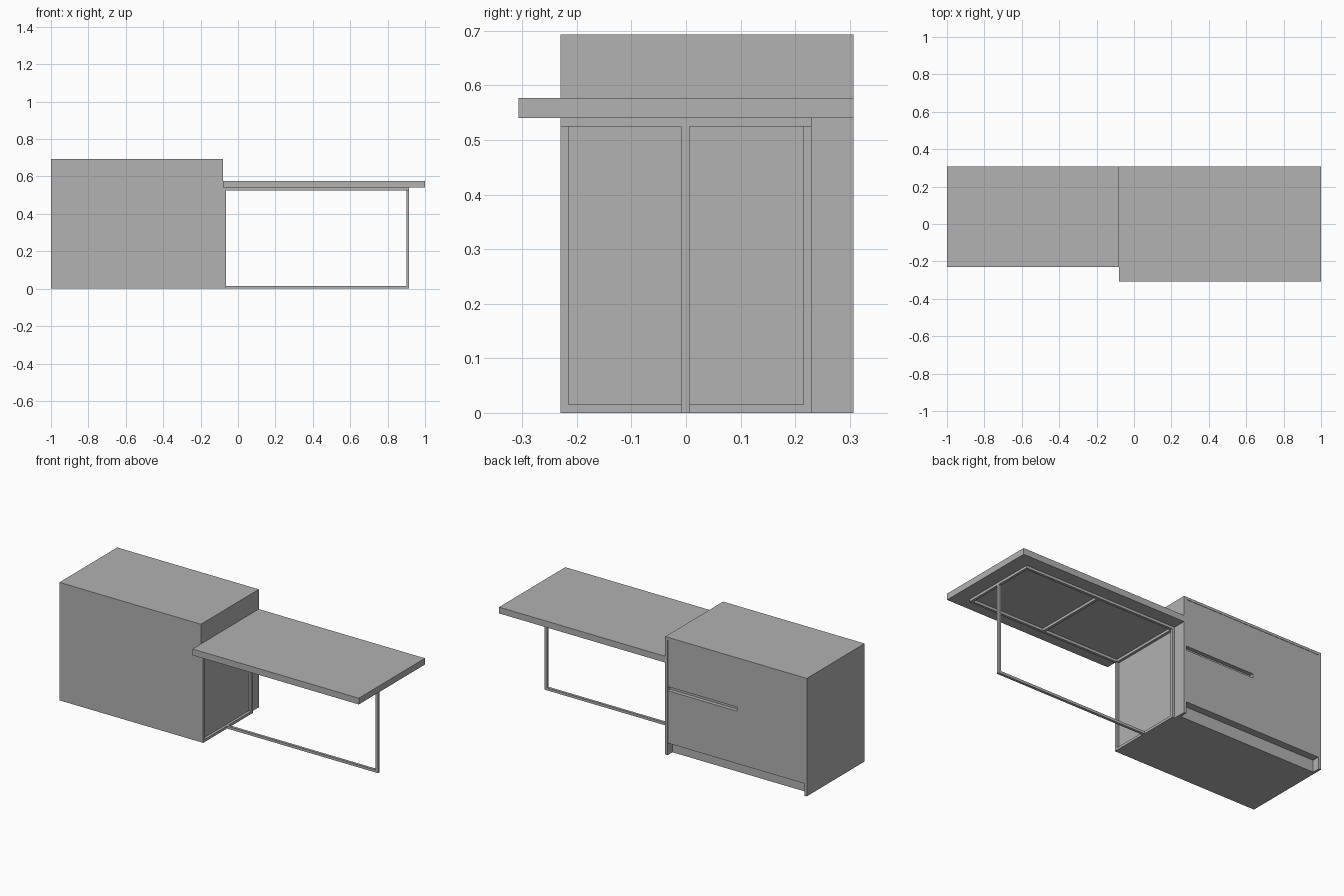
import bpy
import bmesh

default_cube = bpy.data.objects.get("Cube")
if default_cube:
    bpy.data.objects.remove(default_cube, do_unlink=True)

GREY = (0.445, 0.445, 0.445, 1)
grey = bpy.data.materials.new("plain grey")
grey.use_nodes = True
grey.diffuse_color = GREY
grey.node_tree.nodes["Principled BSDF"].inputs["Base Color"].default_value = GREY


def box(name, x, y, z):
    """Flat-sided box from (min, max) ranges on each axis."""
    bm = bmesh.new()
    bmesh.ops.create_cube(bm, size=1)
    for v in bm.verts:
        v.co = [r[0] if c < 0 else r[1] for c, r in zip(v.co, (x, y, z))]
    mesh = bpy.data.meshes.new(name)
    bm.to_mesh(mesh)
    bm.free()
    mesh.materials.append(grey)
    obj = bpy.data.objects.new(name, mesh)
    bpy.context.collection.objects.link(obj)
    return obj


T = 0.015                           # board and tube thickness
LEFT, RIGHT = -1.0, -0.08           # cabinet sides
FRONT, BACK = -0.23, 0.307          # cabinet depth
HEIGHT = 0.693
KICK = 0.07                         # toe kick height
TOP_Z = 0.54                        # underside of the desktop
END = 0.915                         # outer end of the leg frame
inner_x = (LEFT + T, RIGHT - T)

# Cabinet shell
box("cabinet_left_side", (LEFT, LEFT + T), (FRONT, BACK), (0, HEIGHT))
box("cabinet_right_side", (RIGHT - T, RIGHT), (FRONT, BACK), (0, HEIGHT))
box("cabinet_top", inner_x, (FRONT, BACK), (HEIGHT - T, HEIGHT))
box("cabinet_front_panel", inner_x, (FRONT, FRONT + T), (0, HEIGHT - T))
box("cabinet_base", inner_x, (FRONT + T, BACK - 0.045), (0, KICK))

# Door side with a recessed grip slot reaching half way across
door = box("cabinet_doors", inner_x, (FRONT + T, BACK - 0.002), (KICK, HEIGHT - T))
slot = box("grip_slot_cutter", (-0.545, RIGHT - T + 0.01), (BACK - 0.025, BACK + 0.1), (0.378, 0.402))
slot.hide_render = True
slot.hide_viewport = True
cut = door.modifiers.new("grip_slot", "BOOLEAN")
cut.operation = "DIFFERENCE"
cut.solver = "EXACT"
cut.object = slot

# Desktop
box("desktop", (RIGHT, 1.0), (-BACK, BACK), (TOP_Z, 0.577))

# Tube frame: an upright rectangle on the cabinet and a flat one under the desktop
near_x = (RIGHT, RIGHT + T)
span_x = (RIGHT + T, END)
top_z = (TOP_Z - T, TOP_Z)
for side, y in (("front", (FRONT, FRONT + T)), ("back", (-FRONT - T, -FRONT))):
    box(side + "_post", near_x, y, (0, TOP_Z))
    box(side + "_top_rail", span_x, y, top_z)
inner_y = (FRONT + T, -FRONT - T)
box("cabinet_floor_rail", near_x, inner_y, (0, T))
box("cabinet_top_rail", near_x, inner_y, top_z)
box("end_top_rail", (END - T, END), inner_y, top_z)
mid_x = (RIGHT + T + END) / 2
box("middle_cross_rail", (mid_x - T / 2, mid_x + T / 2), inner_y, top_z)

# Single centre leg and its floor runner
centre_y = (-0.009, 0.006)
box("centre_leg", (END - T, END), centre_y, (T, TOP_Z - T))
box("floor_runner", span_x, centre_y, (0, T))
